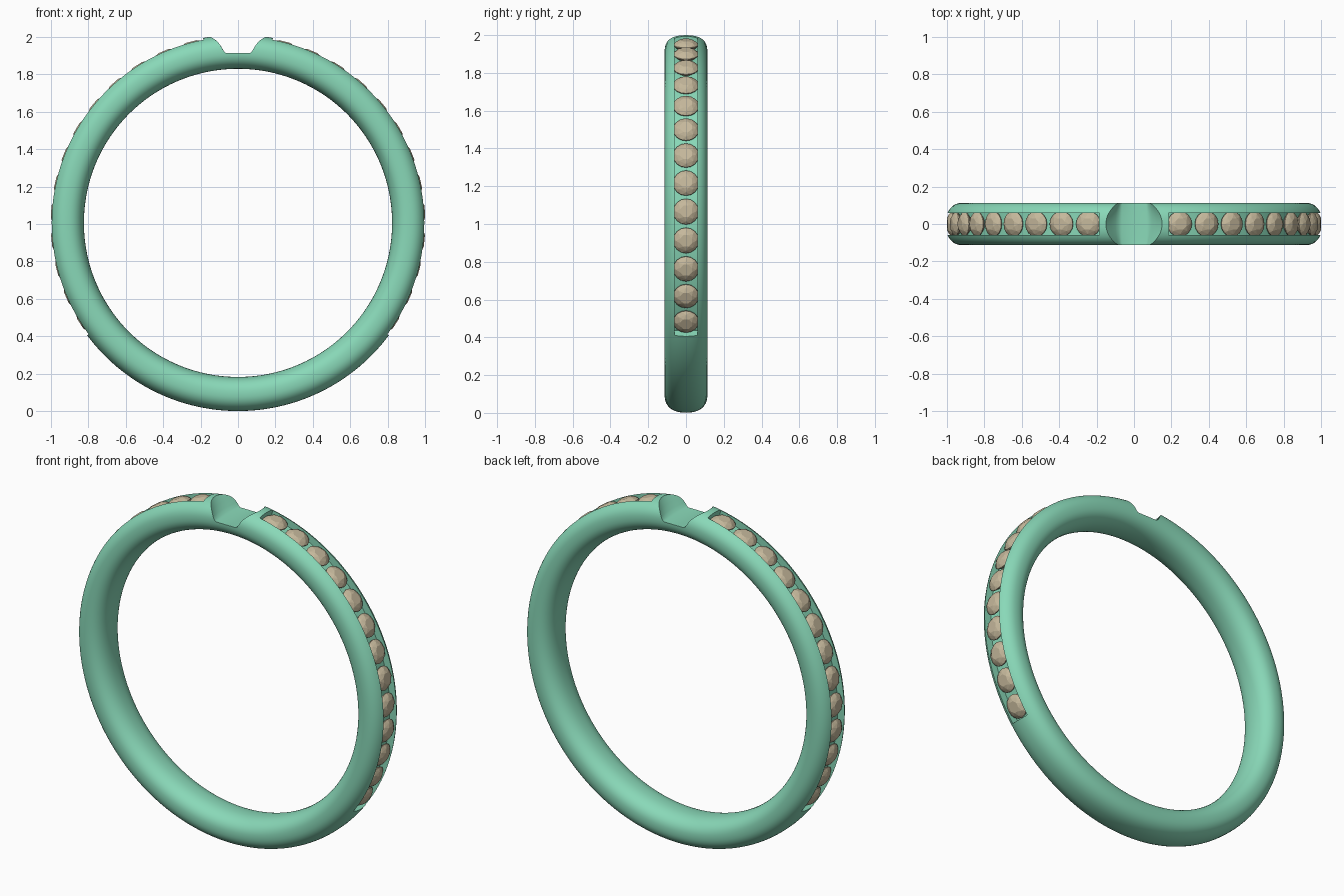
import bpy, bmesh, math
from mathutils import Vector, Matrix

if "Cube" in bpy.data.objects:
    bpy.data.objects.remove(bpy.data.objects["Cube"])

CZ = 1.006           # ring centre height


def material(name, rgb):
    m = bpy.data.materials.new(name)
    m.diffuse_color = (*rgb, 1)
    m.use_nodes = True
    m.node_tree.nodes["Principled BSDF"].inputs["Base Color"].default_value = m.diffuse_color
    return m


metal = material("green_metal", (0.25, 0.69, 0.48))
gem = material("tan_gem", (0.56, 0.48, 0.33))


def make_object(name, bm, mat=None):
    bmesh.ops.recalc_face_normals(bm, faces=bm.faces)
    me = bpy.data.meshes.new(name)
    bm.to_mesh(me)
    bm.free()
    ob = bpy.data.objects.new(name, me)
    bpy.context.collection.objects.link(ob)
    if mat:
        me.materials.append(mat)
    return ob


def loft(name, loops, closed, mat=None):
    """Skin a row of point loops; closed joins last to first, otherwise cap."""
    bm = bmesh.new()
    rows = [[bm.verts.new(p) for p in loop] for loop in loops]
    n = len(rows[0])
    for i in range(len(rows) if closed else len(rows) - 1):
        a, b = rows[i], rows[(i + 1) % len(rows)]
        for j in range(n):
            k = (j + 1) % n
            bm.faces.new((a[j], a[k], b[k], b[j]))
    if not closed:
        bm.faces.new(rows[0])
        bm.faces.new(rows[-1])
    return make_object(name, bm, mat)


def on_ring(r, y, a):
    return Vector((r * math.cos(a), y, CZ + r * math.sin(a)))


def power(v, e):
    return math.copysign(abs(v) ** e, v)


# Band: rounded section swept round the finger
section = []
for i in range(48):
    t = 2 * math.pi * i / 48
    section.append((0.914 + 0.091 * power(math.sin(t), 2 / 2.3),
                    0.113 * power(math.cos(t), 2 / 2.3)))
band = loft("band", [[on_ring(r, y, 2 * math.pi * k / 180) for r, y in section]
                     for k in range(180)], True, metal)

# Channel cutters for the two rows of stones
lo, hi = math.radians(-36.7), math.radians(79.3)
box = [(0.952, -0.06), (0.952, 0.06), (1.06, 0.06), (1.06, -0.06)]
cutters = []
for side in (1, -1):
    loops = []
    for k in range(59):
        a = lo + (hi - lo) * k / 58
        loops.append([on_ring(r, y, a if side > 0 else math.pi - a) for r, y in box])
    cutters.append(loft("channel_cutter", loops, False))

# Seat cutter at the top: scooped trough, widest in the middle
half = [(0.20, 2.08), (0.165, 2.02), (0.143, 1.99), (0.122, 1.963),
        (0.10, 1.937), (0.083, 1.922), (0.065, 1.914)]
loops = []
for k in range(21):
    y = -0.15 + 0.3 * k / 20
    flare = 1 - 0.62 * min(1, (y / 0.13) ** 2)
    right = [(0.065 + (x - 0.065) * flare, z) for x, z in half]
    outline = right + [(-x, z) for x, z in reversed(right)]
    loops.append([Vector((x, y, z)) for x, z in outline])
cutters.append(loft("seat_cutter", loops, False))

# Cut the band
bpy.context.view_layer.objects.active = band
for c in cutters:
    mod = band.modifiers.new("cut", 'BOOLEAN')
    mod.operation = 'DIFFERENCE'
    mod.solver = 'EXACT'
    mod.object = c
    bpy.ops.object.modifier_apply(modifier=mod.name)
    bpy.data.objects.remove(c)
band.select_set(True)
bpy.ops.object.shade_smooth_by_angle(angle=math.radians(35))
band.select_set(False)

# Brilliant-cut stone: table, crown, girdle, pavilion as a hull
bm = bmesh.new()
for count, r, h, turn in ((8, 0.033, 0.0, 0.5), (8, 0.053, -0.010, 0.0),
                          (16, 0.068, -0.025, 0.0), (16, 0.068, -0.030, 0.0),
                          (1, 0.0, -0.085, 0.0)):
    for i in range(count):
        t = 2 * math.pi * (i + turn) / count
        bm.verts.new((r * math.cos(t), r * math.sin(t), h))
bmesh.ops.convex_hull(bm, input=bm.verts)
master = make_object("stone_right_01", bm, gem)

# Thirteen stones down each side
for side, label in ((1, "right"), (-1, "left")):
    for i in range(13):
        a = math.radians(-32.5 + 9 * i)
        if side < 0:
            a = math.pi - a
        stone = master
        if (side, i) != (1, 0):
            stone = bpy.data.objects.new(f"stone_{label}_{i + 1:02d}", master.data)
            bpy.context.collection.objects.link(stone)
        stone.matrix_world = (Matrix.Translation(on_ring(1.0, 0, a))
                              @ Matrix.Rotation(math.pi / 2 - a, 4, 'Y'))
